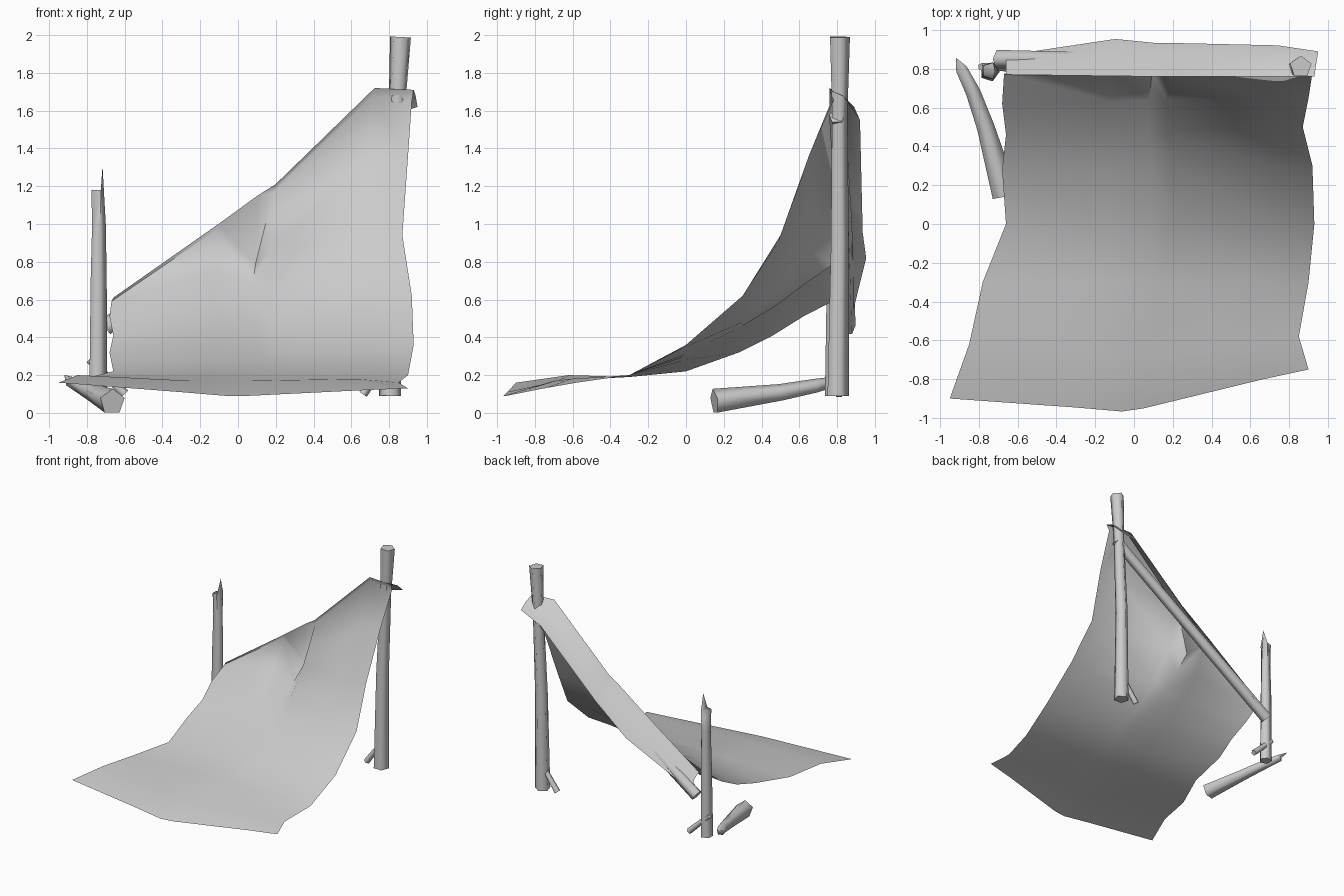
import bpy, bmesh, math
from mathutils import Vector

cube = bpy.data.objects.get("Cube")
if cube:
    bpy.data.objects.remove(cube, do_unlink=True)

grey = bpy.data.materials.new("plain grey")
grey.use_nodes = True
grey.diffuse_color = (0.6, 0.6, 0.6, 1)
grey.node_tree.nodes["Principled BSDF"].inputs["Base Color"].default_value = (0.6, 0.6, 0.6, 1)


def finish(name, bm, angle):
    mesh = bpy.data.meshes.new(name)
    bm.to_mesh(mesh)
    bm.free()
    mesh.materials.append(grey)
    obj = bpy.data.objects.new(name, mesh)
    bpy.context.collection.objects.link(obj)
    bpy.ops.object.select_all(action='DESELECT')
    bpy.context.view_layer.objects.active = obj
    obj.select_set(True)
    bpy.ops.object.shade_smooth_by_angle(angle=math.radians(angle))
    return obj


def pole(name, path, radii, sides=5, spike=0.0, turn=0.0):
    """Tapered rough pole along a path; spike pulls one end corner out as a splinter."""
    bm = bmesh.new()
    pts = [Vector(p) for p in path]
    rings = []
    for i, (p, r) in enumerate(zip(pts, radii)):
        axis = (pts[min(i + 1, len(pts) - 1)] - pts[max(i - 1, 0)]).normalized()
        ref = Vector((1, 0, 0)) if abs(axis.z) > 0.8 else Vector((0, 0, 1))
        a = (ref - axis * ref.dot(axis)).normalized()
        b = axis.cross(a)
        ring = []
        for k in range(sides):
            t = turn + math.tau * k / sides
            co = p + (a * math.cos(t) + b * math.sin(t)) * r
            if i == len(pts) - 1 and k == 0:
                co = co.lerp(p, 0.5 if spike else 0) + axis * spike
            ring.append(bm.verts.new(co))
        rings.append(ring)
    for lo, hi in zip(rings, rings[1:]):
        for k in range(sides):
            n = (k + 1) % sides
            bm.faces.new((lo[k], lo[n], hi[n], hi[k]))
    for ring in (rings[0], rings[-1]):
        bm.faces.new(ring)
    bmesh.ops.recalc_face_normals(bm, faces=bm.faces)
    return finish(name, bm, 80)


# Upright posts
pole("left_post", [(.805, .8, .09), (.81, .81, .9), (.84, .81, 1.6), (.86, .81, 1.99)],
     [.062, .052, .045, .058], turn=.3)
pole("right_post", [(-.745, .785, .09), (-.742, .79, .7), (-.74, .79, 1.0), (-.74, .79, 1.18)],
     [.052, .047, .04, .045], spike=.13)

# Sloping beam that carries the cloth
pole("ridge_beam", [(-.7, .85, .45), (.1, .835, 1.01), (.86, .8, 1.57)], [.05, .045, .045])

# Little braces at the feet of the posts
for side, name in ((1, "left_brace"), (-1, "right_brace")):
    pole(name, [(side * .79, .81, .28), (side * (.66 if side > 0 else .6), .81, .1)], [.02, .026])

# Fallen log on the ground
pole("fallen_log", [(-.665, .15, .058), (-.765, .5, .105), (-.83, .68, .14), (-.89, .8, .17)],
     [.07, .048, .04, .032], spike=.07)

# Cloth rows: right x, left x, y evenly spaced right to left, heights at each column
COLUMNS = [0, .35, .48, .54, .87, 1]
ROWS = [
    (-.66, .95, (.87, .97, .93, .95, .89), (.48, .82, .97, 1.05, 1.55, 1.62)),  # back flap edge
    (-.66, .94, (.83, .86, .83), (.57, .96, 1.1, 1.17, 1.67, 1.68)),            # flap bend
    (-.66, .93, (.77, .76, .76), (.61, 1.0, 1.15, 1.21, 1.72, 1.71)),           # ridge
    (-.67, .92, (.775, .785, .78), (.59, .97, .79, 1.17, 1.68, 1.65)),          # tuck under ridge
    (-.68, .9, (.62, .64, .65), (.51, .75, .69, .86, 1.33, 1.36)),
    (-.66, .87, (.46, .48, .5), (.41, .57, .57, .64, .91, .94)),
    (-.68, .92, (.28, .3, .3), (.32, .43, .46, .48, .61, .62)),
    (-.66, .93, (0, 0, 0), (.22, .28, .3, .31, .35, .36)),
    (-.78, .9, (-.3, -.3, -.3), (.19, .19, .2, .2, .2, .2)),
    (-.85, .85, (-.62, -.7, -.58), (.2, .17, .17, .17, .18, .16)),
    (-.95, .9, (-.9, -.93, -.97, -.85, -.75), (.16, .11, .09, .09, .12, .13)),  # front hem
]


def row_points(xr, xl, ys, zs):
    """Corner points of one row of the cloth."""
    for f, z in zip(COLUMNS, zs):
        h = f * (len(ys) - 1)
        i = min(int(h), len(ys) - 2)
        yield Vector((xr + (xl - xr) * f, ys[i] + (ys[i + 1] - ys[i]) * (h - i), z))


# Draped cloth sheet with slightly ragged side edges
bm = bmesh.new()
grid = [[bm.verts.new(p) for p in row_points(*row)] for row in ROWS]
for near, far in zip(grid, grid[1:]):
    for k in range(len(near) - 1):
        bm.faces.new((near[k], far[k], far[k + 1], near[k + 1]))
finish("cloth_cover", bm, 80)
